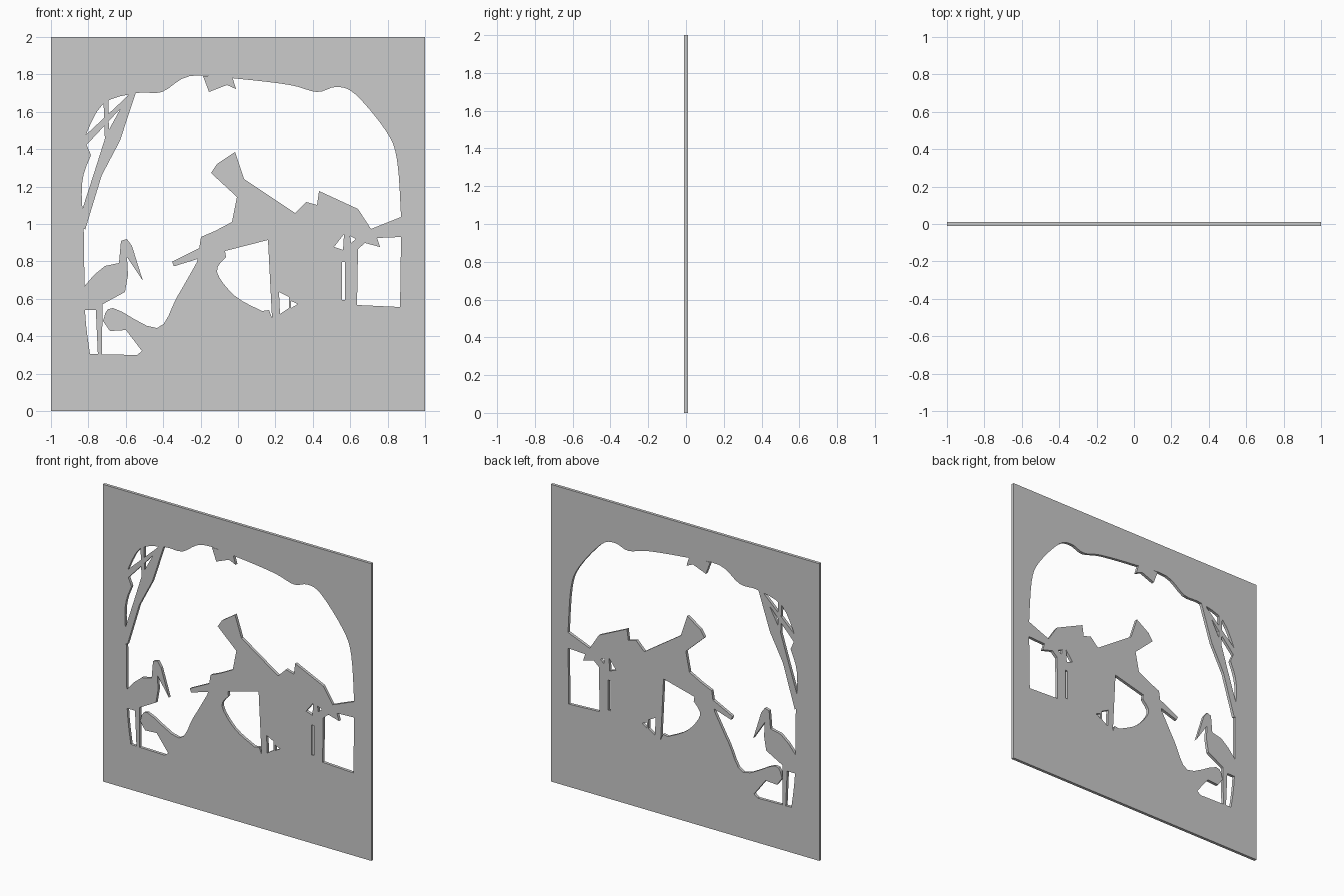
import bpy
from math import pi
from mathutils import Vector

if "Cube" in bpy.data.objects:
    bpy.data.objects.remove(bpy.data.objects["Cube"])

# The sheet is drawn 374 units wide; this maps it to model units
MID_U, BASE_V, SCALE = 238, 411, 187


def smooth(pts, steps=4):
    """Round off an open chain of points (Catmull-Rom)."""
    p = [Vector(q) for q in [pts[0], *pts, pts[-1]]]
    out = []
    for a, b, c, d in zip(p, p[1:], p[2:], p[3:]):
        for i in range(steps):
            t = i / steps
            out.append(0.5 * (2 * b + (c - a) * t + (2 * a - 5 * b + 4 * c - d) * t * t
                              + (3 * b - a - 3 * c + d) * t ** 3))
    return out + [p[-1]]


def box(u0, v0, u1, v1):
    return [(u0, v0), (u1, v0), (u1, v1), (u0, v1)]


def strip(pts, widths):
    """Band of varying width along a path."""
    path = [Vector(q) for q in pts]
    left, right = [], []
    for i, (q, w) in enumerate(zip(path, widths)):
        d = (path[min(i + 1, len(path) - 1)] - path[max(i - 1, 0)]).normalized()
        n = Vector((-d.y, d.x)) * w / 2
        left.append(q + n)
        right.append(q - n)
    return left + right[::-1]


def plate(name, *outlines):
    """Flat sheet: first outline filled, the others cut out of it."""
    curve = bpy.data.curves.new(name, 'CURVE')
    curve.dimensions, curve.fill_mode, curve.extrude = '2D', 'BOTH', 0.01
    for pts in outlines:
        s = curve.splines.new('POLY')
        s.points.add(len(pts) - 1)
        for p, (u, v) in zip(s.points, pts):
            p.co = ((u - MID_U) / SCALE, (BASE_V - v) / SCALE, 0, 1)
        s.use_cyclic_u = True
    ob = bpy.data.objects.new(name, curve)
    bpy.context.collection.objects.link(ob)
    ob.rotation_euler.x = pi / 2


# Edges of the big opening
canopy = smooth([(401, 217), (397, 160), (386, 131), (355, 94), (336, 87), (317, 92),
                 (290, 85), (240, 79), (190, 76), (162, 92), (137, 93), (103, 104),
                 (84, 139)])
left_edge = smooth([(91, 155), (82, 184), (84, 237), (85, 311), (90, 354)])
mound = [(137, 355), (142, 351), (126, 330), (110, 331)] + smooth(
    [(103, 321), (113, 308), (157, 328), (177, 297), (197, 262)])
figure = [(201, 237), (215, 231), (232, 222), (237, 197), (211, 173), (217, 164),
          (235, 152), (244, 179), (295, 213), (306, 202), (317, 205), (319, 191),
          (358, 209), (371, 229)]

# Smaller openings
belly_gap = [(225, 251), (268, 240), (272, 318), (269, 310)] + smooth(
    [(262, 311), (235, 296), (217, 272), (226, 257)])
side_gap = [(357, 305), (358, 249), (365, 243), (380, 247), (377, 238), (401, 237),
            (400, 307)]
small_gaps = [
    [(279, 292), (289, 297), (289, 308), (280, 314)],
    [(291, 301), (298, 304), (291, 308)],
    [(344, 234), (343, 250), (334, 247)],
    [(350, 236), (356, 239), (351, 243)],
    box(342, 262, 345, 300),
]

plate('panel', box(51, 37, 425, 411), canopy + left_edge + mound + figure,
      belly_gap, side_gap, *small_gaps)

# Leaves hanging from the canopy
plate('leaves', [(203, 76), (209, 92), (227, 85), (236, 89), (232, 76)])

# Branches on the left
plate('main_branch', strip([(133, 92), (113, 138), (98, 174), (81, 228)], [6, 15, 8, 9]))
plate('cross_branch', strip([(82, 144), (132, 94)], [8, 3]))
plate('short_branch', strip([(106, 100), (107, 142)], [5, 4]))

# Staff held by the central figure
plate('staff', strip([(173, 264), (208, 250)], [5, 11]))

# Wading bird
plate('bird', [(82, 289), (94, 275), (105, 266), (119, 263), (121, 241), (127, 239),
               (132, 246), (143, 281), (127, 257), (128, 275), (125, 292),
               (103, 304), (97, 310), (82, 310)])
plate('bird_leg', strip([(99, 302), (100, 357)], [7, 4]))

# Turn the plates into flat-shaded meshes
bpy.ops.object.select_all(action='SELECT')
bpy.context.view_layer.objects.active = bpy.context.selected_objects[0]
bpy.ops.object.convert(target='MESH')
bpy.ops.object.transform_apply(location=False, rotation=True, scale=False)
bpy.ops.object.shade_flat()
